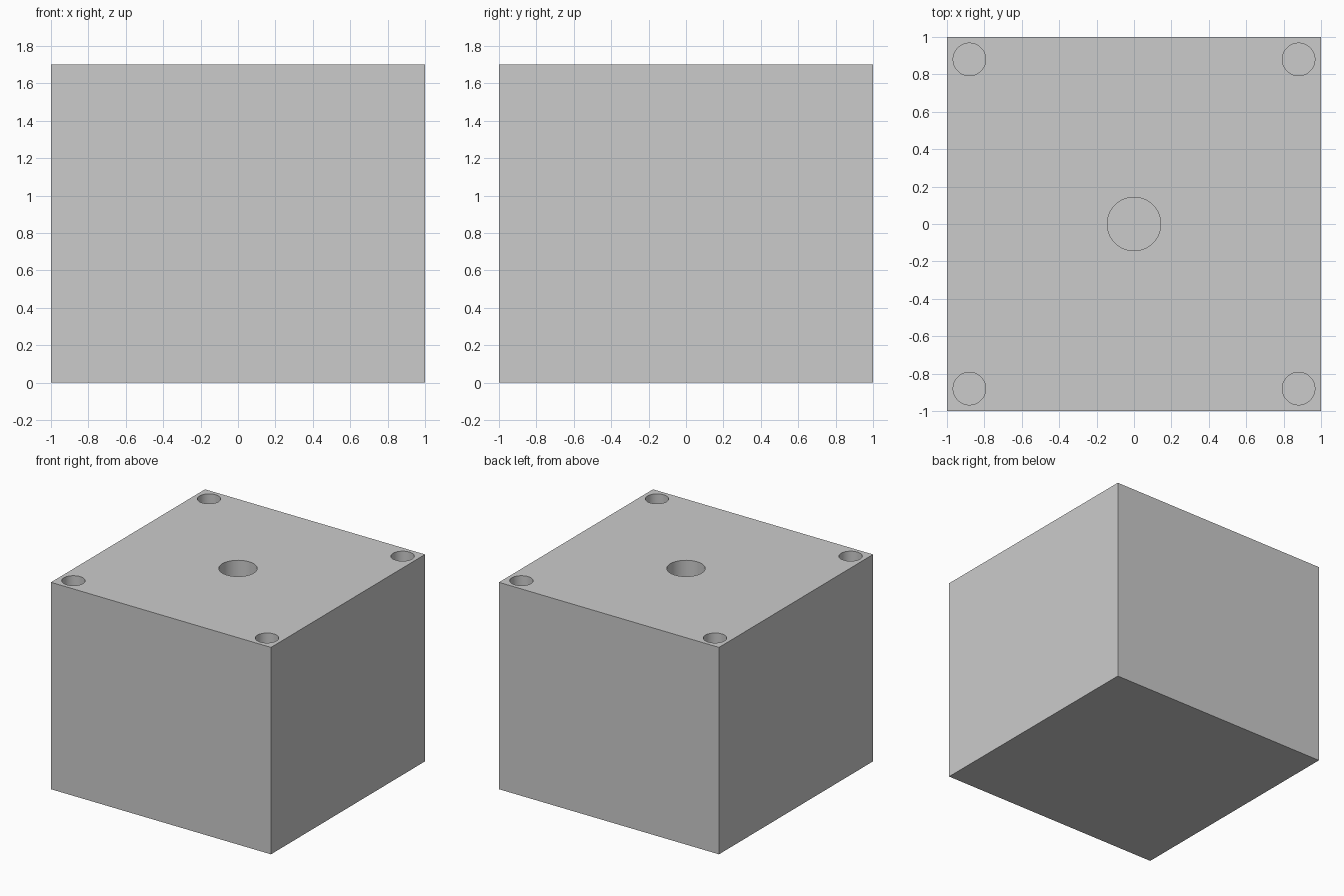
import bpy

if "Cube" in bpy.data.objects:
    bpy.data.objects.remove(bpy.data.objects["Cube"])

HEIGHT = 1.7


def box(name, size, location):
    bpy.ops.mesh.primitive_cube_add(size=1, location=location)
    obj = bpy.context.object
    obj.name = name
    obj.scale = size
    bpy.ops.object.transform_apply(location=False, rotation=False, scale=True)
    return obj


def drill(target, name, x, y, radius, depth):
    """Cut a blind round hole into the top face."""
    bpy.ops.mesh.primitive_cylinder_add(
        vertices=64, radius=radius, depth=2 * depth, location=(x, y, HEIGHT))
    cutter = bpy.context.object
    cutter.name = name
    cutter.hide_render = True
    mod = target.modifiers.new(name, 'BOOLEAN')
    mod.operation = 'DIFFERENCE'
    mod.solver = 'EXACT'
    mod.object = cutter
    bpy.context.view_layer.objects.active = target
    bpy.ops.object.modifier_apply(modifier=mod.name)
    bpy.data.objects.remove(cutter, do_unlink=True)


# Solid block
block = box("drilled_block", (2, 2, HEIGHT), (0, 0, HEIGHT / 2))

# Large centre hole and four corner holes
drill(block, "centre_hole", 0, 0, 0.143, 0.5)
for sx in (-1, 1):
    for sy in (-1, 1):
        drill(block, "corner_hole", sx * 0.88, sy * 0.88, 0.087, 0.5)

# Smooth hole walls, sharp block edges
bpy.ops.object.select_all(action='DESELECT')
block.select_set(True)
bpy.context.view_layer.objects.active = block
bpy.ops.object.shade_smooth_by_angle()
